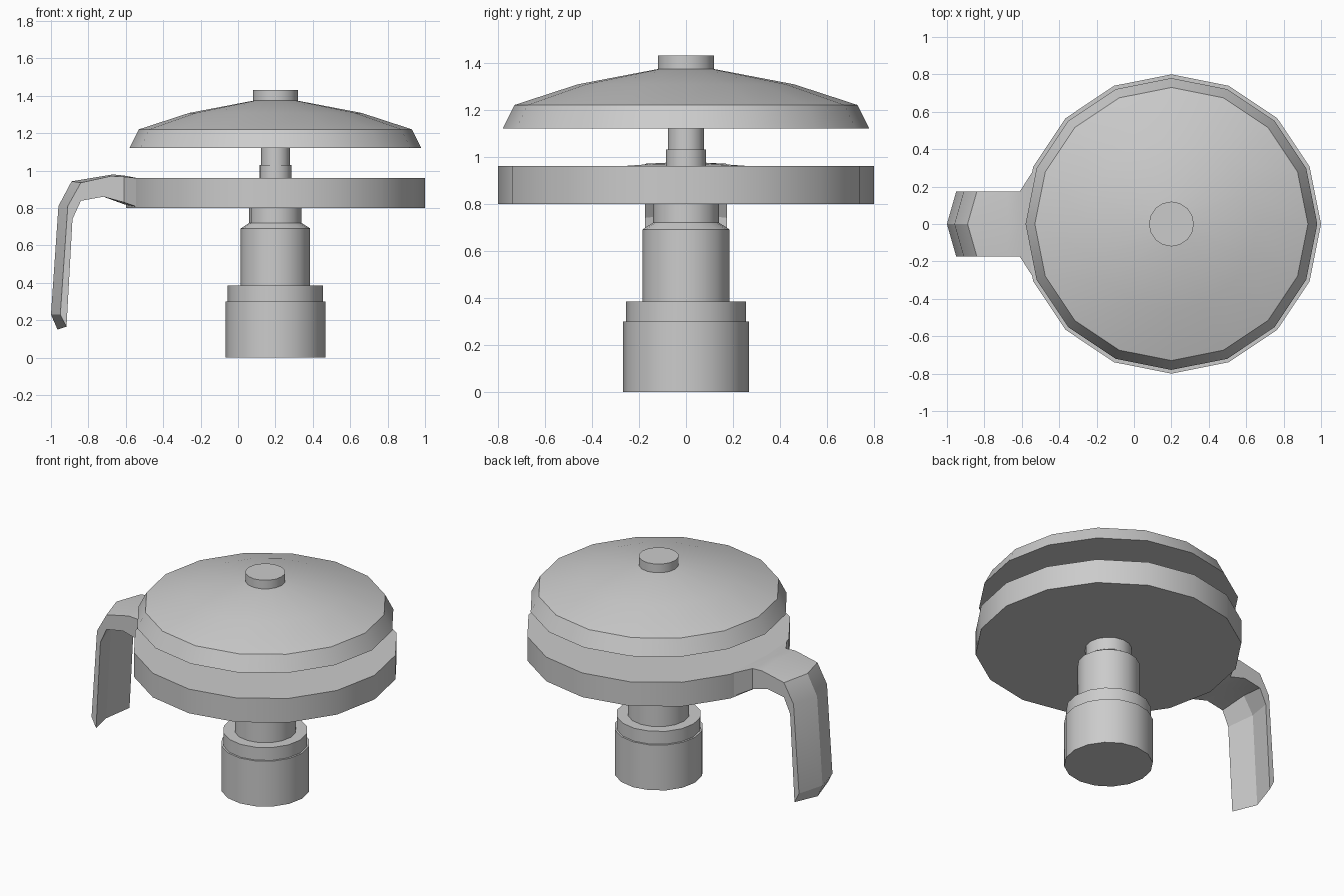
import bpy, bmesh
from math import cos, sin, pi, radians

if "Cube" in bpy.data.objects:
    bpy.data.objects.remove(bpy.data.objects["Cube"])

AXIS_X = 0.2   # all turned parts share this vertical axis
SIDES = 16


def finish(name, bm):
    bmesh.ops.recalc_face_normals(bm, faces=bm.faces)
    mesh = bpy.data.meshes.new(name)
    bm.to_mesh(mesh)
    bm.free()
    ob = bpy.data.objects.new(name, mesh)
    bpy.context.collection.objects.link(ob)
    bpy.ops.object.select_all(action='DESELECT')
    ob.select_set(True)
    bpy.context.view_layer.objects.active = ob
    bpy.ops.object.shade_smooth_by_angle(angle=radians(24))
    return ob


def loft(name, rings):
    """Skin closed rings of points and cap both ends."""
    bm = bmesh.new()
    loops = [[bm.verts.new(p) for p in ring] for ring in rings]
    n = len(loops[0])
    for a, b in zip(loops, loops[1:]):
        for i in range(n):
            j = (i + 1) % n
            bm.faces.new((a[i], a[j], b[j], b[i]))
    bm.faces.new(loops[0])
    bm.faces.new(loops[-1])
    return finish(name, bm)


def turned(name, profile):
    """Low-poly solid of revolution from (radius, z) pairs."""
    return loft(name, [[(AXIS_X + r * cos(2 * pi * i / SIDES),
                         r * sin(2 * pi * i / SIDES), z)
                        for i in range(SIDES)] for r, z in profile])


# Stepped base and column
turned("base_column", [(.267, 0), (.267, .30), (.255, .30), (.255, .385),
                       (.186, .385), (.186, .69), (.14, .72), (.14, .81)])
# Wide disc
turned("disc", [(.8, .80), (.8, .96)])
# Thin spindle between disc and cover
turned("spindle", [(.085, .95), (.085, 1.03), (.077, 1.03), (.077, 1.13)])
# Domed cover
turned("cover", [(.78, 1.12), (.73, 1.22), (.46, 1.308), (.12, 1.373)])
# Knob
turned("knob", [(.12, 1.36), (.12, 1.43)])

# Handle: half width, then (x, z) of outer edge, outer ridge, inner edge, inner valley
stations = [
    (.30, (-.53, .958), (-.55, .958), (-.53, .802), (-.55, .802)),
    (.175, (-.61, .967), (-.61, .973), (-.61, .83), (-.61, .82)),
    (.175, (-.68, .970), (-.67, .979), (-.72, .86), (-.72, .865)),
    (.175, (-.84, .935), (-.89, .942), (-.84, .838), (-.86, .87)),
    (.175, (-.91, .81), (-.96, .81), (-.885, .74), (-.93, .76)),
    (.175, (-.95, .23), (-1.0, .23), (-.917, .165), (-.965, .15)),
]
loft("handle", [[(oe[0], w, oe[1]), (rd[0], 0, rd[1]), (oe[0], -w, oe[1]),
                 (ie[0], -w, ie[1]), (vl[0], 0, vl[1]), (ie[0], w, ie[1])]
                for w, oe, rd, ie, vl in stations])
